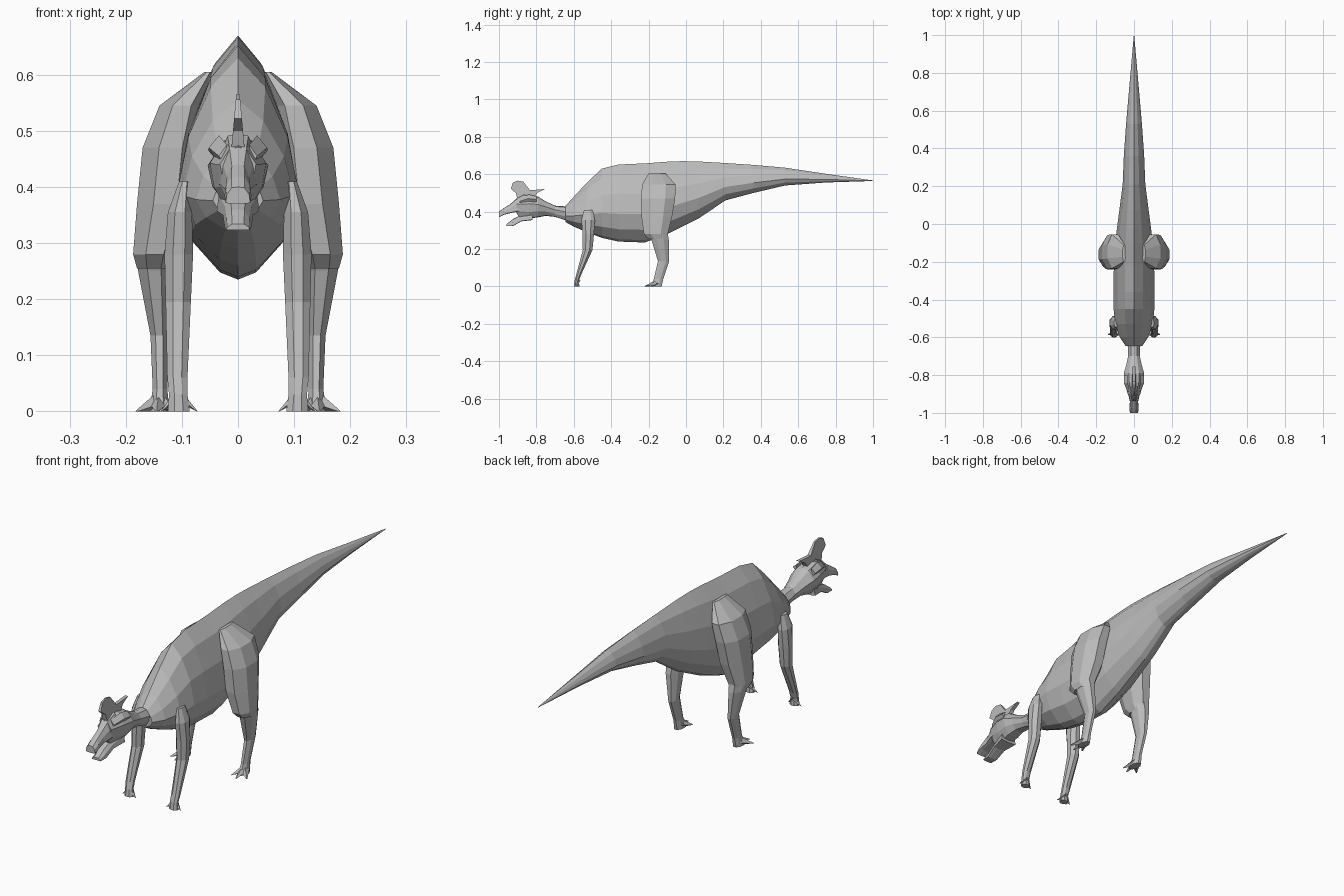
import bpy
import bmesh
from math import cos, sin, pi
from mathutils import Vector

cube = bpy.data.objects.get("Cube")
if cube:
    bpy.data.objects.remove(cube)

skin = bpy.data.materials.new("grey_skin")
skin.use_nodes = True
GREY = (0.5, 0.5, 0.5, 1)
skin.diffuse_color = GREY
skin.node_tree.nodes["Principled BSDF"].inputs["Base Color"].default_value = GREY


def loft(name, rings, mirror=False):
    """Skin a row of equal rings, cap both ends, optionally mirror in x."""
    bm = bmesh.new()
    rows = [[bm.verts.new(p) for p in ring] for ring in rings]
    n = len(rows[0])
    for a, b in zip(rows, rows[1:]):
        for i in range(n):
            j = (i + 1) % n
            bm.faces.new((a[i], a[j], b[j], b[i]))
    bm.faces.new(rows[0])
    bm.faces.new(rows[-1])
    bmesh.ops.remove_doubles(bm, verts=bm.verts, dist=0.0005)
    bmesh.ops.recalc_face_normals(bm, faces=bm.faces)
    mesh = bpy.data.meshes.new(name)
    bm.to_mesh(mesh)
    bm.free()
    mesh.materials.append(skin)
    obj = bpy.data.objects.new(name, mesh)
    bpy.context.collection.objects.link(obj)
    if mirror:
        obj.modifiers.new("Mirror", 'MIRROR').use_mirror_merge = False
    return obj


def spine(name, half, stations):
    """Loft along y; half is a right-side outline, stations are y, low, high, half width."""
    outline = half + [(-x, z) for x, z in reversed(half[1:-1])]
    return loft(name, [[(x * w, y, lo + z * (hi - lo)) for x, z in outline]
                       for y, lo, hi, w in stations])


def limb(name, stations, sides=8):
    """Loft down a limb; stations are z, x range, y range."""
    rings = []
    for z, x0, x1, y0, y1 in stations:
        ring = []
        for i in range(sides):
            a = 2 * pi * (i + 0.5) / sides
            ring.append(((x0 + x1) / 2 + cos(a) * (x1 - x0) / 1.85,
                         (y0 + y1) / 2 + sin(a) * (y1 - y0) / 1.85, z))
        rings.append(ring)
    return loft(name, rings, mirror=True)


def claw(name, base, tip, r):
    """Four-sided spike lying on the ground."""
    base, tip = Vector(base), Vector(tip)
    side = (tip - base).cross(Vector((0, 0, 1))).normalized() * r
    up = Vector((0, 0, r))
    ring = [base + side, base + up, base - side, base - up]
    end = [tip + (p - base) * 0.12 for p in ring]
    for p in ring + end:
        p.z = max(p.z, 0)
    loft(name, [ring, end], mirror=True)


# Body and tail
barrel = [(0, 1), (.45, .86), (.82, .62), (1, .36), (.76, .16), (.3, .03), (0, 0)]
spine("body_and_tail", barrel, [
    (-.645, .345, .43, .045), (-.60, .32, .48, .075), (-.53, .29, .555, .1),
    (-.45, .26, .63, .108), (-.36, .24, .652, .108), (-.22, .235, .658, .107),
    (-.1, .28, .667, .1), (-.02, .32, .67, .09), (.07, .365, .668, .078),
    (.21, .46, .66, .06), (.36, .5, .65, .054), (.53, .54, .635, .042),
    (.75, .556, .602, .023), (1, .564, .567, .001)])

# Neck and skull, widest at the cheeks
round_half = [(0, 1), (.5, .93), (1, .62), (.85, .28), (.45, .02), (0, 0)]
spine("neck_and_skull", round_half, [
    (-.60, .34, .425, .035), (-.70, .372, .432, .031), (-.75, .378, .455, .042),
    (-.79, .37, .48, .054), (-.84, .362, .492, .05), (-.89, .37, .482, .036),
    (-.905, .39, .472, .032)])

# Upper and lower jaws
jaw_half = [(0, 1), (.5, .96), (.9, .55), (1, .05), (.5, 0), (0, 0)]
spine("upper_beak", jaw_half, [
    (-.86, .4, .495, .037), (-.90, .4, .475, .031), (-.94, .392, .44, .022),
    (-.975, .383, .418, .024), (-1, .37, .4, .022)])
spine("lower_jaw", jaw_half, [
    (-.82, .355, .41, .038), (-.88, .348, .383, .027),
    (-.925, .323, .36, .023), (-.96, .323, .334, .021)])

# Head crest: a thin hatchet with a backward spike
crest = [(-.9, .465), (-.91, .5), (-.937, .522), (-.925, .556), (-.9, .566),
         (-.87, .56), (-.85, .535), (-.835, .515), (-.8, .517), (-.755, .521),
         (-.795, .5), (-.81, .475)]
loft("crest", [[(s * (.003 + .09 * max(0, .566 - z)), y, z) for y, z in crest]
               for s in (-1, 1)])

# Brow ridges over the eyes
loft("brow_ridge", [[(.034, -.80, .482), (.053, -.80, .465), (.04, -.80, .45)],
                    [(.034, -.84, .492), (.052, -.845, .47), (.04, -.84, .45)],
                    [(.02, -.89, .475), (.034, -.89, .455), (.025, -.89, .44)]], mirror=True)

# Hind legs
limb("thigh", [
    (.605, .045, .06, -.20, -.11), (.545, .06, .14, -.235, -.055),
    (.47, .07, .17, -.24, -.058), (.37, .08, .18, -.238, -.075),
    (.28, .11, .187, -.225, -.098), (.255, .12, .18, -.2, -.1)])
limb("hind_shin", [
    (.285, .115, .183, -.2, -.098), (.25, .12, .178, -.185, -.092),
    (.135, .125, .156, -.15, -.09), (.04, .126, .152, -.172, -.122),
    (0, .122, .158, -.19, -.13)])
for tip in ((.181, -.2, 0), (.145, -.222, 0), (.112, -.205, 0)):
    claw("hind_toe", (.14, -.155, .018), tip, .02)

# Front legs
limb("front_leg", [
    (.41, .085, .105, -.545, -.5), (.355, .082, .125, -.56, -.487),
    (.28, .08, .131, -.553, -.492), (.195, .084, .129, -.552, -.5),
    (.06, .09, .126, -.588, -.562), (.03, .09, .123, -.596, -.572),
    (0, .086, .125, -.6, -.57)])
for tip in ((.073, -.59, 0), (.137, -.585, 0)):
    claw("front_toe", (.107, -.578, .03), tip, .014)
